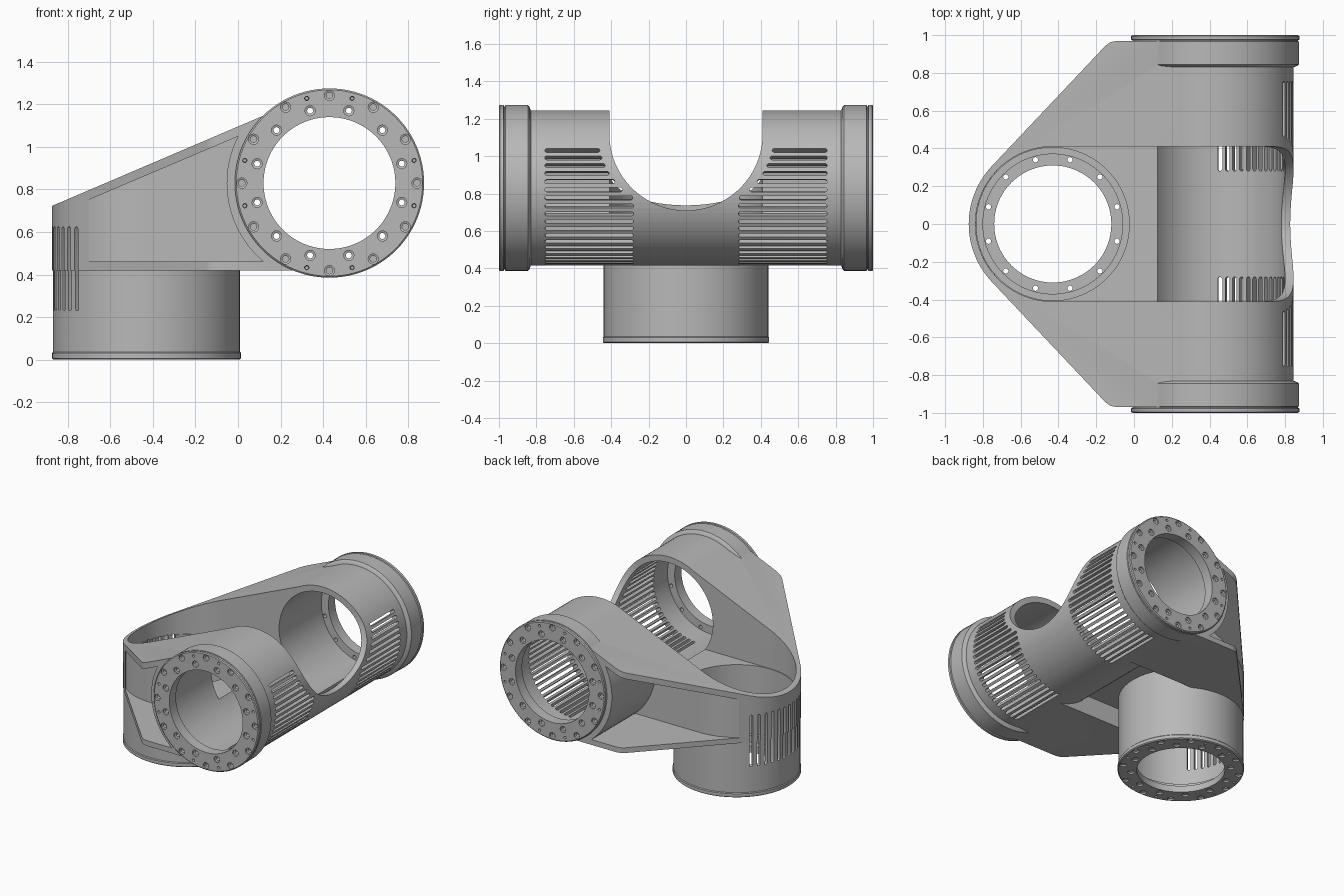
import bpy, bmesh
from math import cos, sin, pi, radians, sqrt
from mathutils import Matrix, Vector

cube = bpy.data.objects.get("Cube")
if cube:
    bpy.data.objects.remove(cube, do_unlink=True)

grey = bpy.data.materials.new("machined grey")
grey.use_nodes = True
grey.diffuse_color = (0.48, 0.48, 0.48, 1)
grey.node_tree.nodes["Principled BSDF"].inputs["Base Color"].default_value = grey.diffuse_color

# Frames: profile drawn in u,v and extruded along w
XY = Matrix.Identity(4)
XZ = Matrix.Rotation(pi / 2, 4, 'X')
YZ = Matrix(((0, 0, 1, 0), (1, 0, 0, 0), (0, 1, 0, 0), (0, 0, 0, 1)))
BX, BZ = 0.43, 0.83            # barrel axis
VX = -0.43                     # vertical boss axis
BARREL = Matrix.Translation((BX, 0, BZ)) @ XZ
BOSS = Matrix.Translation((VX, 0, 0))
SEG = 96


def arc(cx, cy, r, a0, a1, n):
    steps = [radians(a0 + (a1 - a0) * i / n) for i in range(n + 1)]
    return [(cx + r * cos(a), cy + r * sin(a)) for a in steps]


def loft(bm, rings, frame):
    """Close a stack of equal-length rings into a solid."""
    rows = [[bm.verts.new(frame @ Vector(p)) for p in ring] for ring in rings]
    n = len(rows[0])
    for a, b in zip(rows, rows[1:]):
        for i in range(n):
            j = (i + 1) % n
            bm.faces.new((a[i], a[j], b[j], b[i]))
    bm.faces.new(rows[0][::-1])
    bm.faces.new(rows[-1])


def prism(bm, pts, lo, hi, frame=XY):
    loft(bm, [[(u, v, w) for u, v in pts] for w in (lo, hi)], frame)


def lathe(bm, profile, frame, seg=SEG):
    rings = [[(r * cos(2 * pi * i / seg), r * sin(2 * pi * i / seg), h) for i in range(seg)]
             for r, h in profile]
    loft(bm, rings, frame)


def solid(name, build, *args):
    bm = bmesh.new()
    build(bm, *args)
    bmesh.ops.recalc_face_normals(bm, faces=bm.faces)
    mesh = bpy.data.meshes.new(name)
    bm.to_mesh(mesh)
    bm.free()
    mesh.materials.append(grey)
    ob = bpy.data.objects.new(name, mesh)
    bpy.context.collection.objects.link(ob)
    return ob


def combine(target, tool, operation='DIFFERENCE'):
    tool.hide_render = True
    mod = target.modifiers.new(tool.name, 'BOOLEAN')
    mod.operation, mod.object, mod.solver = operation, tool, 'EXACT'
    bpy.context.view_layer.objects.active = target
    bpy.ops.object.modifier_apply(modifier=mod.name)
    bpy.data.objects.remove(tool, do_unlink=True)


def slope(x):
    return 1.096 + 0.427 * x


def stadium_end(r, x_end):
    return arc(VX, 0, r, 90, 270, SEG // 2) + [(x_end, -r), (x_end, r)]


# Arms: side profile crossed with the plan outline
side = [(-1, 0.42), (BX, 0.42), (BX, BZ), (0.27, slope(0.27)), (-1, slope(-1))]
corner = [(-0.15, 0.945), (-0.125, 0.962), (-0.09, 0.97), (BX, 0.97)]
plan = arc(VX, 0, 0.445, 137, 223, 28) + [(x, -y) for x, y in corner] + corner[::-1]
body = solid("bracket_body", prism, side, -1.2, 1.2, XZ)
combine(body, solid("plan_outline", prism, plan, 0.2, 1.6), 'INTERSECT')

# Recessed panels on the outside of both arms
panel = [(-0.7, 0.46), (-0.7, slope(-0.7) - 0.045)] + arc(BX, BZ, 0.483, 153, 230, 28)
recess = solid("arm_recess", prism, panel, -1.1, 1.1, XZ)
combine(recess, solid("core", prism, stadium_end(0.445, 0.6), 0.1, 1.7))
combine(body, recess)

# Pocket beneath the floor
pocket = [(-0.3, -0.38), (BX - 0.02, -0.38), (BX - 0.02, 0.38), (-0.3, 0.38)]
combine(body, solid("under_pocket", prism, pocket, 0.3, 0.57))

# Barrel with end flanges, and the vertical boss with its lip
half = [(0.438, 1), (0.445, 0.994), (0.445, 0.976), (0.437, 0.973), (0.437, 0.968),
        (0.443, 0.965), (0.443, 0.845), (0.436, 0.838), (0.415, 0.83)]
barrel_profile = half + [(r, -h) for r, h in half[::-1]]
combine(body, solid("barrel", lathe, barrel_profile, BARREL), 'UNION')
boss_profile = [(0.438, 0), (0.445, 0.006), (0.445, 0.03), (0.44, 0.036), (0.44, 0.6)]
combine(body, solid("boss", lathe, boss_profile, BOSS), 'UNION')

# Open slot above the floor, U-shaped opening through the far barrel wall, bores
combine(body, solid("top_slot", prism, stadium_end(0.41, BX), 0.62, 1.6))
u_cut = arc(0, 1.12, 0.41, 180, 360, 48) + [(0.41, 1.6), (-0.41, 1.6)]
combine(body, solid("u_opening", prism, u_cut, BX - 0.06, 1.1, YZ))
bore = [(0.31, 1.1), (0.31, 0.92), (0.37, 0.92)]
combine(body, solid("barrel_bore", lathe, bore + [(r, -h) for r, h in bore[::-1]], BARREL))
boss_bore = [(0.31, -0.1), (0.31, 0.05), (0.37, 0.05), (0.37, 0.1), (0.405, 0.1), (0.405, 0.9)]
combine(body, solid("boss_bore", lathe, boss_bore, BOSS))


# Bolt holes on a flange face whose outward direction is +w
def bolt_holes(bm, face):
    def hole(radius, angle, r_head, r_shank, depth):
        a = radians(angle)
        spot = face @ Matrix.Translation((radius * cos(a), radius * sin(a), 0))
        lathe(bm, [(r_head, 0.02), (r_head, -0.012), (r_shank, -0.016), (r_shank, -depth)], spot, 16)
    for k in range(12):
        hole(0.412, 30 * k, 0.024, 0.015, 0.04)
        hole(0.352, 30 * k + 15, 0.024, 0.014, 0.15)
        if k % 3 != 1:
            hole(0.412, 30 * k + 15, 0.01, 0.008, 0.03)


def all_holes(bm):
    for sign in (1, -1):
        bolt_holes(bm, Matrix.Translation((BX, -sign, BZ)) @ Matrix.Rotation(sign * pi / 2, 4, 'X'))
    bolt_holes(bm, BOSS @ Matrix.Rotation(pi, 4, 'X'))


combine(body, solid("bolt_holes", all_holes))


# Cooling slots: rounded bars cut radially through the walls
def bar(lo, hi, r=0.0115):
    return arc(hi - r, 0, r, -90, 90, 6) + arc(lo + r, 0, r, 90, 270, 6)


def vents(bm):
    for k in range(20):
        a = radians(-86 + 6.05 * k)
        drop = 1.12 - (BZ + 0.415 * sin(a))
        start = max(0.28, sqrt(max(0, 0.41 ** 2 - drop ** 2)) + 0.06)
        frame = Matrix.Translation((BX, 0, BZ)) @ Matrix.Rotation(-a, 4, 'Y') @ YZ
        prism(bm, bar(start, 0.755), 0.33, 0.5, frame)
        prism(bm, bar(-0.755, -start), 0.33, 0.5, frame)
    for k in range(-6, 7):
        frame = BOSS @ Matrix.Rotation(pi + radians(7 * k), 4, 'Z') @ YZ
        prism(bm, [(v, u) for u, v in bar(0.23, 0.625)], 0.37, 0.5, frame)


combine(body, solid("vents", vents))

# Smooth curved walls, crisp machined edges
bpy.ops.object.select_all(action='DESELECT')
body.select_set(True)
bpy.context.view_layer.objects.active = body
bpy.ops.object.shade_smooth_by_angle(angle=radians(25))
